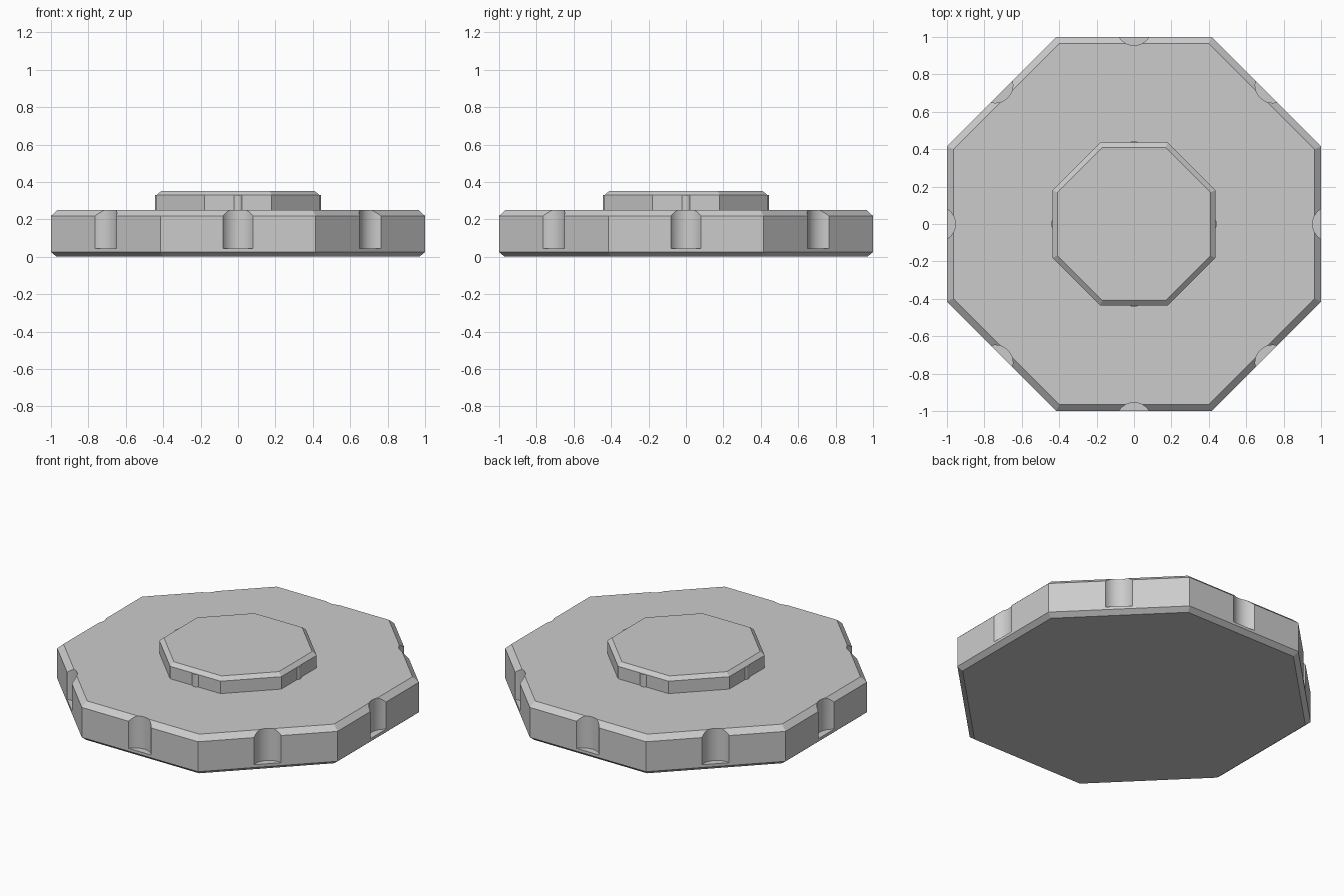
import bpy
import bmesh
import math

cube = bpy.data.objects.get("Cube")
if cube:
    bpy.data.objects.remove(cube, do_unlink=True)

grey = bpy.data.materials.new("plain grey")
grey.use_nodes = True
colour = (0.6, 0.6, 0.6, 1)
grey.diffuse_color = colour
grey.node_tree.nodes["Principled BSDF"].inputs["Base Color"].default_value = colour


def octagon(name, profile):
    """Stack octagonal rings given as (apothem, height) with flats on the axes."""
    bm = bmesh.new()
    rings = []
    for apothem, z in profile:
        r = apothem / math.cos(math.pi / 8)
        angles = [math.pi / 8 + i * math.pi / 4 for i in range(8)]
        rings.append([bm.verts.new((r * math.cos(a), r * math.sin(a), z)) for a in angles])
    for low, high in zip(rings, rings[1:]):
        for i in range(8):
            j = (i + 1) % 8
            bm.faces.new((low[i], low[j], high[j], high[i]))
    bm.faces.new(reversed(rings[0]))
    bm.faces.new(rings[-1])
    mesh = bpy.data.meshes.new(name)
    bm.to_mesh(mesh)
    bm.free()
    obj = bpy.data.objects.new(name, mesh)
    bpy.context.collection.objects.link(obj)
    mesh.materials.append(grey)
    return obj


def upright_cylinder(name, radius, distance, angle, bottom, top):
    bpy.ops.mesh.primitive_cylinder_add(
        vertices=48, radius=radius, depth=top - bottom,
        location=(distance * math.cos(angle), distance * math.sin(angle), (bottom + top) / 2))
    obj = bpy.context.object
    obj.name = name
    obj.data.materials.append(grey)
    return obj


def smooth(obj):
    bpy.ops.object.select_all(action="DESELECT")
    obj.select_set(True)
    bpy.context.view_layer.objects.active = obj
    bpy.ops.object.shade_smooth_by_angle(angle=math.radians(25))


# Wide bevelled base
base = octagon("base_plate", [(0.97, 0), (1, 0.025), (1, 0.218), (0.965, 0.25)])

# Round grip notches, one in the middle of each side
for i in range(8):
    cutter = upright_cylinder("notch_cutter", 0.094, 1.049, i * math.pi / 4, 0.043, 0.4)
    cutter.hide_render = True
    cut = base.modifiers.new("notch", "BOOLEAN")
    cut.operation = "DIFFERENCE"
    cut.solver = "EXACT"
    cut.object = cutter
    bpy.context.view_layer.objects.active = base
    bpy.ops.object.modifier_apply(modifier=cut.name)
    bpy.data.objects.remove(cutter, do_unlink=True)
smooth(base)

# Raised centre with a bevelled top edge
octagon("centre_hub", [(0.435, 0.24), (0.435, 0.33), (0.41, 0.352)])

# Small ribs on the four main sides of the hub
for i, side in enumerate(("left", "back", "right", "front")):
    rib = upright_cylinder("hub_rib_" + side, 0.03, 0.415, i * math.pi / 2, 0.24, 0.33)
    smooth(rib)
